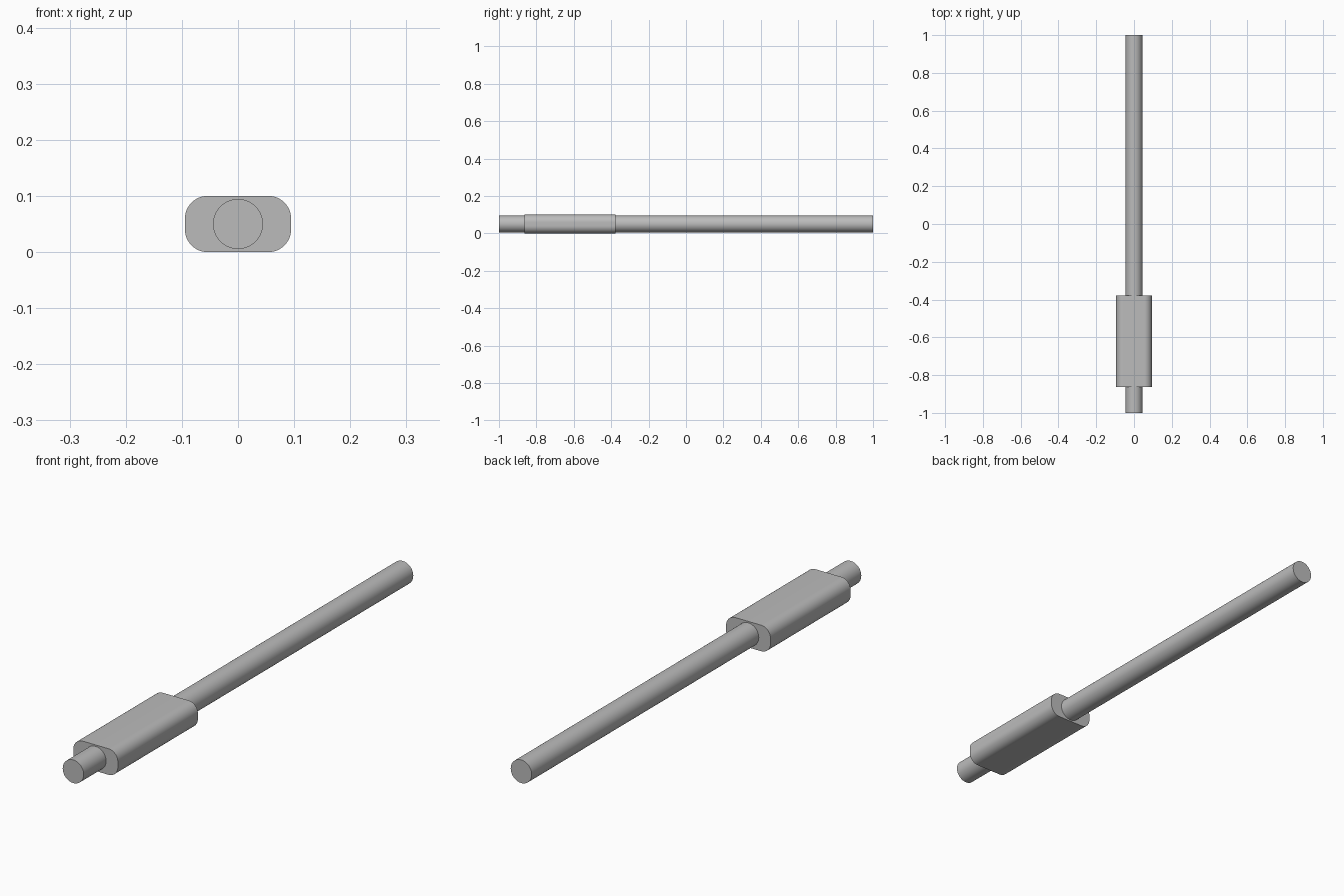
import bpy
import bmesh
from math import cos, sin, pi, radians

cube = bpy.data.objects.get("Cube")
if cube:
    bpy.data.objects.remove(cube, do_unlink=True)

AXIS_Z = 0.05

grey = bpy.data.materials.new("plain grey")
grey.use_nodes = True
colour = (0.5, 0.5, 0.5, 1)
grey.diffuse_color = colour
grey.node_tree.nodes["Principled BSDF"].inputs["Base Color"].default_value = colour


def rounded_profile(half_w, half_h, radius, steps):
    """Outline of a rounded rectangle in x and z, one arc per corner."""
    points = []
    for corner, (sx, sz) in enumerate([(1, 1), (-1, 1), (-1, -1), (1, -1)]):
        for i in range(steps + 1):
            a = (corner + i / steps) * pi / 2
            points.append((sx * (half_w - radius) + radius * cos(a),
                           sz * (half_h - radius) + radius * sin(a)))
    return points


def extrude_along_y(name, profile, y0, y1):
    """Closed prism from a profile, with smooth sides and sharp end rims."""
    bm = bmesh.new()
    face = bm.faces.new([bm.verts.new((x, y0, AXIS_Z + z)) for x, z in profile])
    result = bmesh.ops.extrude_face_region(bm, geom=[face], use_keep_orig=True)
    verts = [v for v in result["geom"] if isinstance(v, bmesh.types.BMVert)]
    bmesh.ops.translate(bm, verts=verts, vec=(0, y1 - y0, 0))
    bmesh.ops.remove_doubles(bm, verts=bm.verts, dist=0.00001)
    bmesh.ops.recalc_face_normals(bm, faces=bm.faces)
    mesh = bpy.data.meshes.new(name)
    bm.to_mesh(mesh)
    bm.free()
    mesh.materials.append(grey)
    obj = bpy.data.objects.new(name, mesh)
    bpy.context.collection.objects.link(obj)
    bpy.ops.object.select_all(action="DESELECT")
    obj.select_set(True)
    bpy.context.view_layer.objects.active = obj
    bpy.ops.object.shade_smooth_by_angle(angle=radians(30))
    return obj


# Long round rod running the full length
extrude_along_y("rod", rounded_profile(0.0445, 0.0445, 0.0445, 16), -1, 1)

# Wide rounded sleeve near the front end
extrude_along_y("sleeve", rounded_profile(0.0945, 0.05, 0.04, 12), -0.864, -0.378)
